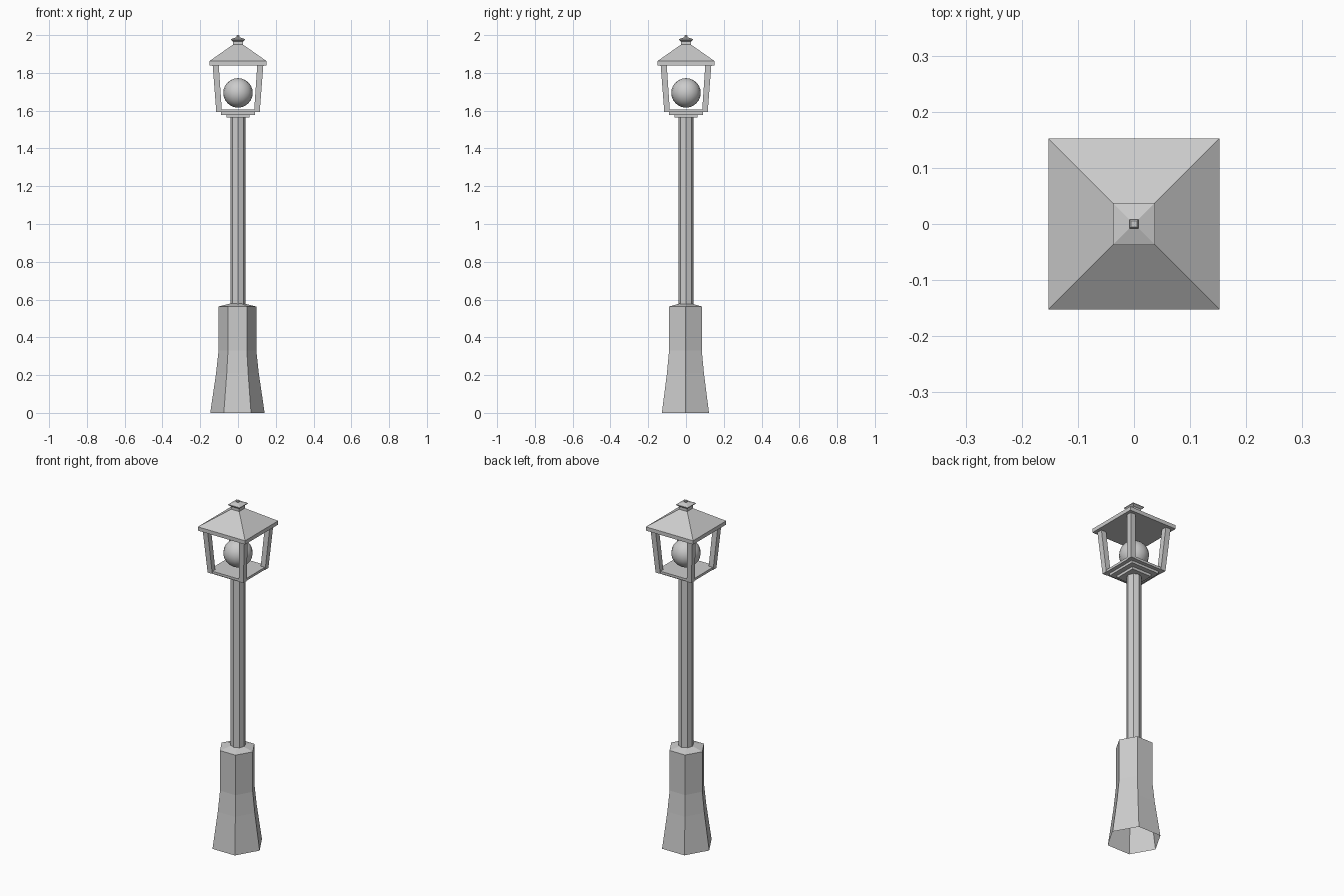
import bpy, bmesh, math
from mathutils import Vector

if "Cube" in bpy.data.objects:
    bpy.data.objects.remove(bpy.data.objects["Cube"])


def make(name, rings, cap_bottom=True, cap_top=True):
    """Skin a stack of matching rings of points into a mesh object."""
    bm = bmesh.new()
    loops = [[bm.verts.new(p) for p in ring] for ring in rings]
    n = len(loops[0])
    for a, b in zip(loops, loops[1:]):
        for i in range(n):
            j = (i + 1) % n
            bm.faces.new((a[i], a[j], b[j], b[i]))
    if cap_bottom:
        bm.faces.new(loops[0][::-1])
    if cap_top:
        bm.faces.new(loops[-1])
    me = bpy.data.meshes.new(name)
    bm.to_mesh(me)
    bm.free()
    ob = bpy.data.objects.new(name, me)
    bpy.context.collection.objects.link(ob)
    return ob


def polygon(r, z, sides, cx=0.0, cy=0.0):
    return [Vector((cx + r * math.cos(2 * math.pi * i / sides),
                    cy + r * math.sin(2 * math.pi * i / sides), z))
            for i in range(sides)]


def square(h, z, cx=0.0, cy=0.0):
    return [Vector((cx + sx * h, cy + sy * h, z))
            for sx, sy in ((-1, -1), (1, -1), (1, 1), (-1, 1))]


# Flared hexagonal base, open underneath
base_profile = [(0.144, 0), (0.113, 0.21), (0.1, 0.33), (0.1, 0.563), (0.04, 0.578)]
make("base", [polygon(r, z, 6, -0.003, -0.003) for r, z in base_profile], cap_bottom=False)

# Octagonal pole
make("pole", [polygon(0.04, z, 8) for z in (0.57, 1.565)])

# Stepped tray under the lantern
make("lantern_tray", [square(h, z) for h, z in (
    (0.062, 1.563), (0.062, 1.578), (0.09, 1.578), (0.09, 1.592),
    (0.112, 1.592), (0.112, 1.606))])

# Four corner posts leaning outwards
for sx in (-1, 1):
    for sy in (-1, 1):
        make("lantern_post", [square(0.015, 1.592, 0.1 * sx, 0.1 * sy),
                              square(0.016, 1.842, 0.118 * sx, 0.118 * sy)])

# Globe
bpy.ops.mesh.primitive_uv_sphere_add(segments=16, ring_count=12, radius=0.078,
                                     location=(0, 0, 1.694))
globe = bpy.context.object
globe.name = "globe"
bpy.ops.object.shade_smooth_by_angle(angle=math.radians(40))

# Pyramid roof with a fascia and short neck
make("roof", [square(h, z) for h, z in (
    (0.152, 1.84), (0.152, 1.862), (0.026, 1.95), (0.026, 1.971))])

# Finial cap and knob
make("finial", [square(h, z) for h, z in (
    (0.026, 1.966), (0.037, 1.975), (0.037, 1.979), (0.006, 1.989),
    (0.008, 1.991), (0.008, 1.996), (0.005, 2.0))])
